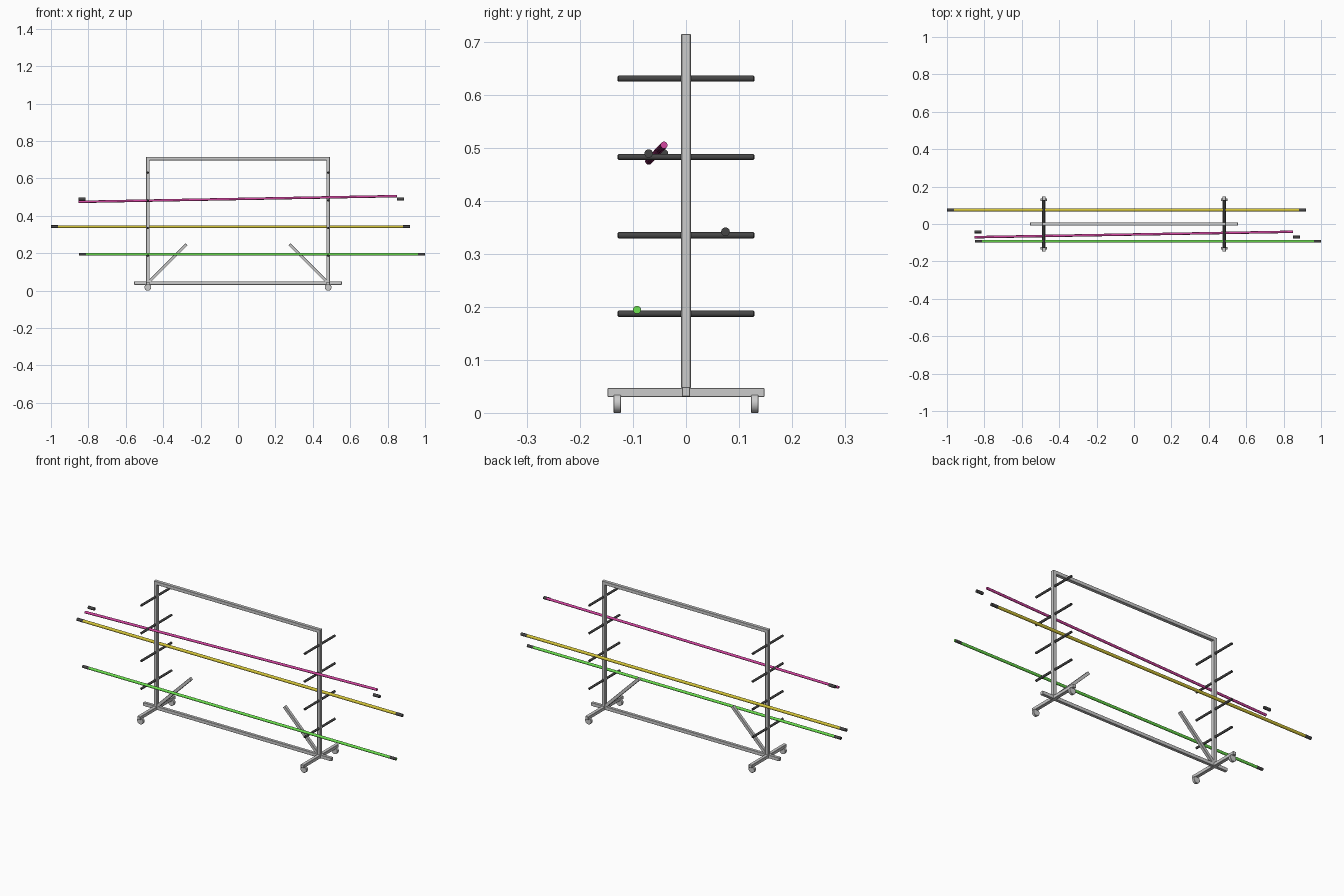
import bpy, math
from mathutils import Vector

if "Cube" in bpy.data.objects:
    bpy.data.objects.remove(bpy.data.objects["Cube"])


def material(name, rgb):
    m = bpy.data.materials.new(name)
    m.diffuse_color = (*rgb, 1)
    m.use_nodes = True
    m.node_tree.nodes["Principled BSDF"].inputs["Base Color"].default_value = m.diffuse_color
    return m


dark = material("dark_rubber", (0.06, 0.06, 0.06))
green = material("green_paint", (0.15, 0.75, 0.08))
yellow = material("yellow_paint", (0.65, 0.55, 0.04))
pink = material("pink_paint", (0.65, 0.06, 0.35))


def bevel(obj, width, segments=1):
    mod = obj.modifiers.new("edge_bevel", "BEVEL")
    mod.width, mod.segments = width, segments
    mod.limit_method = "ANGLE"
    mod.angle_limit = math.radians(60)


def box(name, centre, size, tilt=0):
    bpy.ops.mesh.primitive_cube_add(size=1, location=centre, rotation=(0, tilt, 0))
    obj = bpy.context.object
    obj.name = name
    obj.scale = size
    bpy.ops.object.transform_apply(location=False, rotation=False, scale=True)
    bevel(obj, 0.001)
    return obj


def rod(name, a, b, radius, mat=None, sides=24, edge=0):
    a, b = Vector(a), Vector(b)
    d = b - a
    bpy.ops.mesh.primitive_cylinder_add(
        vertices=sides, radius=radius, depth=d.length, location=(a + b) / 2,
        rotation=d.to_track_quat("Z", "Y").to_euler())
    obj = bpy.context.object
    obj.name = name
    bpy.ops.object.shade_smooth_by_angle(angle=math.radians(35))
    if mat:
        obj.data.materials.append(mat)
    if edge:
        bevel(obj, edge)
    return obj


T = 0.018     # square tube thickness
PX = 0.482    # post position

# Long rails joining the two ends
box("top_rail", (0, 0, 0.706), (2 * PX + T, T, T))
box("bottom_rail", (0, 0, 0.040), (1.11, 0.016, T))

for s, side in ((-1, "left"), (1, "right")):
    x = s * PX
    # Post and foot
    box(f"{side}_post", (x, 0, 0.3725), (T, T, 0.685))
    box(f"{side}_foot", (x, 0, 0.0385), (T, 0.296, 0.017))
    # Diagonal brace running inward and up from the foot of the post
    a, b = Vector((x, 0, 0.04)), Vector((s * 0.276, 0, 0.248))
    box(f"{side}_brace", (a + b) / 2, (0.016, 0.016, (b - a).length), -s * math.pi / 4)
    # Caster wheels
    for t, end in ((-1, "front"), (1, "back")):
        rod(f"{side}_{end}_caster", (x, t * 0.130 - 0.007, 0.018),
            (x, t * 0.130 + 0.007, 0.018), 0.018, edge=0.001)
    # Storage pegs passing through the post
    for i in range(4):
        z = 0.187 + i * 0.148
        rod(f"{side}_peg_{i + 1}", (x, -0.129, z), (x, 0.129, z), 0.006, dark, edge=0.002)


def grip(name, x0, x1, y, z, r=0.008):
    rod(name, (x0, y, z), (x1, y, z), r, dark)


# Green pole with end grips
rod("green_pole", (-0.849, -0.0925, 0.1945), (0.9995, -0.0925, 0.1945), 0.0072, green)
grip("green_grip_left", -0.85, -0.813, -0.0925, 0.1945, 0.0075)
grip("green_grip_right", 0.963, 0.999, -0.0925, 0.1945, 0.0074)

# Yellow pole with end grips
rod("yellow_pole", (-0.999, 0.0745, 0.342), (0.919, 0.0745, 0.342), 0.0078, yellow)
grip("yellow_grip_left", -1, -0.963, 0.0745, 0.342, 0.0081)
grip("yellow_grip_right", 0.883, 0.92, 0.0745, 0.342, 0.0081)

# Tilted pink pole with separate level grips
rod("pink_pole", (-0.852, -0.0705, 0.475), (0.85, -0.0415, 0.5055), 0.0066, pink)
grip("pink_grip_left", -0.853, -0.816, -0.0415, 0.4895)
grip("pink_grip_right", 0.85, 0.887, -0.0705, 0.4895)
